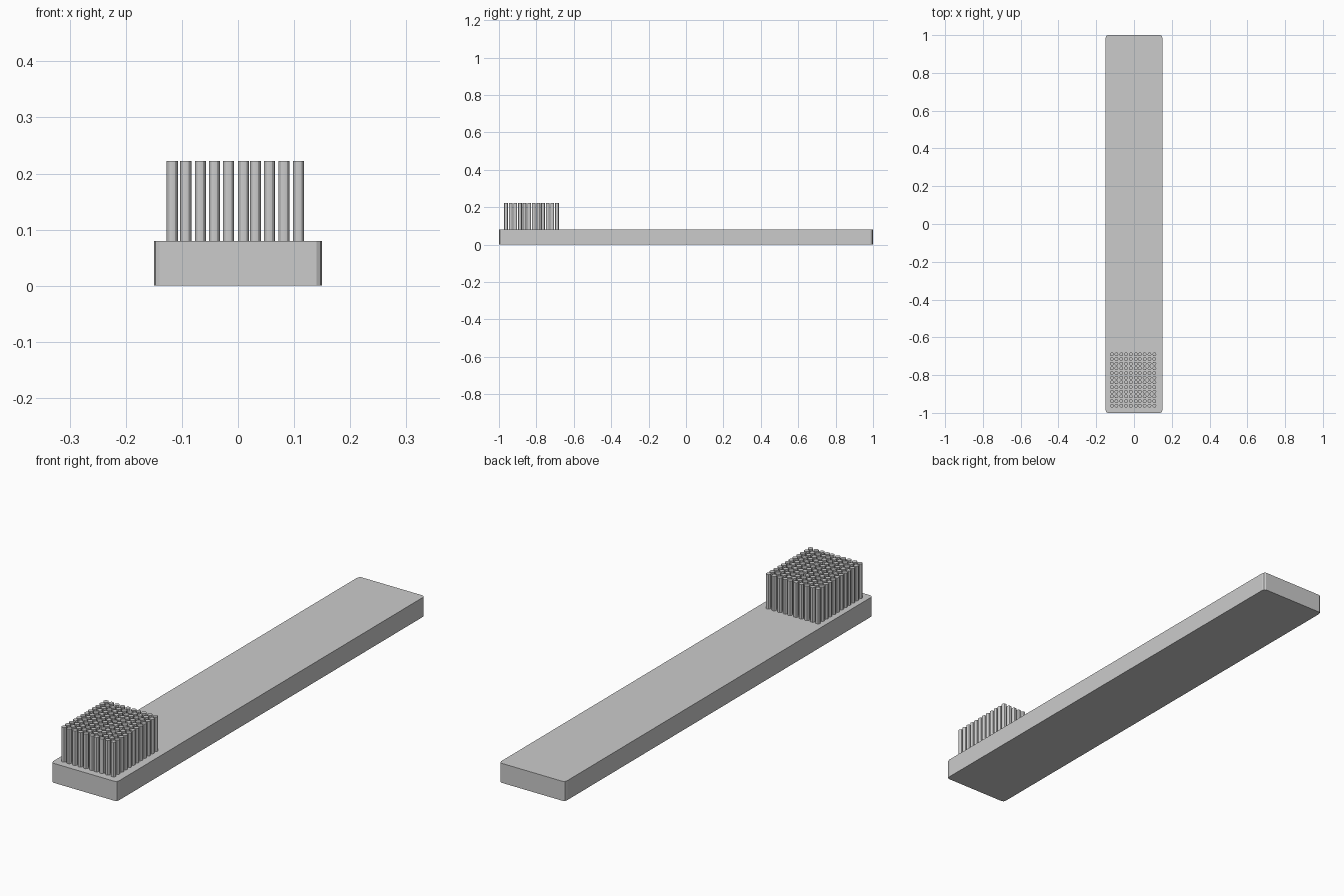
import bpy, bmesh
from mathutils import Matrix

if "Cube" in bpy.data.objects:
    bpy.data.objects.remove(bpy.data.objects["Cube"])


def make_object(name, bm):
    mesh = bpy.data.meshes.new(name)
    bm.to_mesh(mesh)
    bm.free()
    obj = bpy.data.objects.new(name, mesh)
    bpy.context.collection.objects.link(obj)
    return obj


# Handle: long flat bar with its four upright corners eased
W, L, H = 0.15, 1.0, 0.08
CORNER = [(0.0, 0.015), (0.003, 0.0045), (0.01, 0.0)]  # inset from each corner
outline = []
for sx, sy in [(1, 1), (-1, 1), (-1, -1), (1, -1)]:
    pts = [(sx * (W - dx), sy * (L - dy)) for dx, dy in CORNER]
    outline += pts if sx * sy > 0 else pts[::-1]

bm = bmesh.new()
base = bm.faces.new([bm.verts.new((x, y, 0)) for x, y in outline])
top = bmesh.ops.extrude_face_region(bm, geom=[base], use_keep_orig=True)
bmesh.ops.translate(bm, vec=(0, 0, H),
                    verts=[g for g in top["geom"] if isinstance(g, bmesh.types.BMVert)])
bmesh.ops.recalc_face_normals(bm, faces=bm.faces)
make_object("handle", bm)

# Bristles: 10 columns by 12 rows of thin upright rods at the front end
COLUMNS = [-0.117, -0.093, -0.067, -0.042, -0.017, 0.01, 0.031, 0.056, 0.082, 0.108]
ROWS, FIRST_Y, LAST_Y = 12, -0.962, -0.69
RADIUS, TIP = 0.01, 0.222

bm = bmesh.new()
for x in COLUMNS:
    for row in range(ROWS):
        y = FIRST_Y + (LAST_Y - FIRST_Y) * row / (ROWS - 1)
        bmesh.ops.create_cone(bm, cap_ends=True, segments=12,
                              radius1=RADIUS, radius2=RADIUS, depth=TIP - H,
                              matrix=Matrix.Translation((x, y, (TIP + H) / 2)))
bristles = make_object("bristles", bm)

# Round rods shade smooth, tips stay crisp
bpy.context.view_layer.objects.active = bristles
bristles.select_set(True)
bpy.ops.object.shade_smooth_by_angle()
